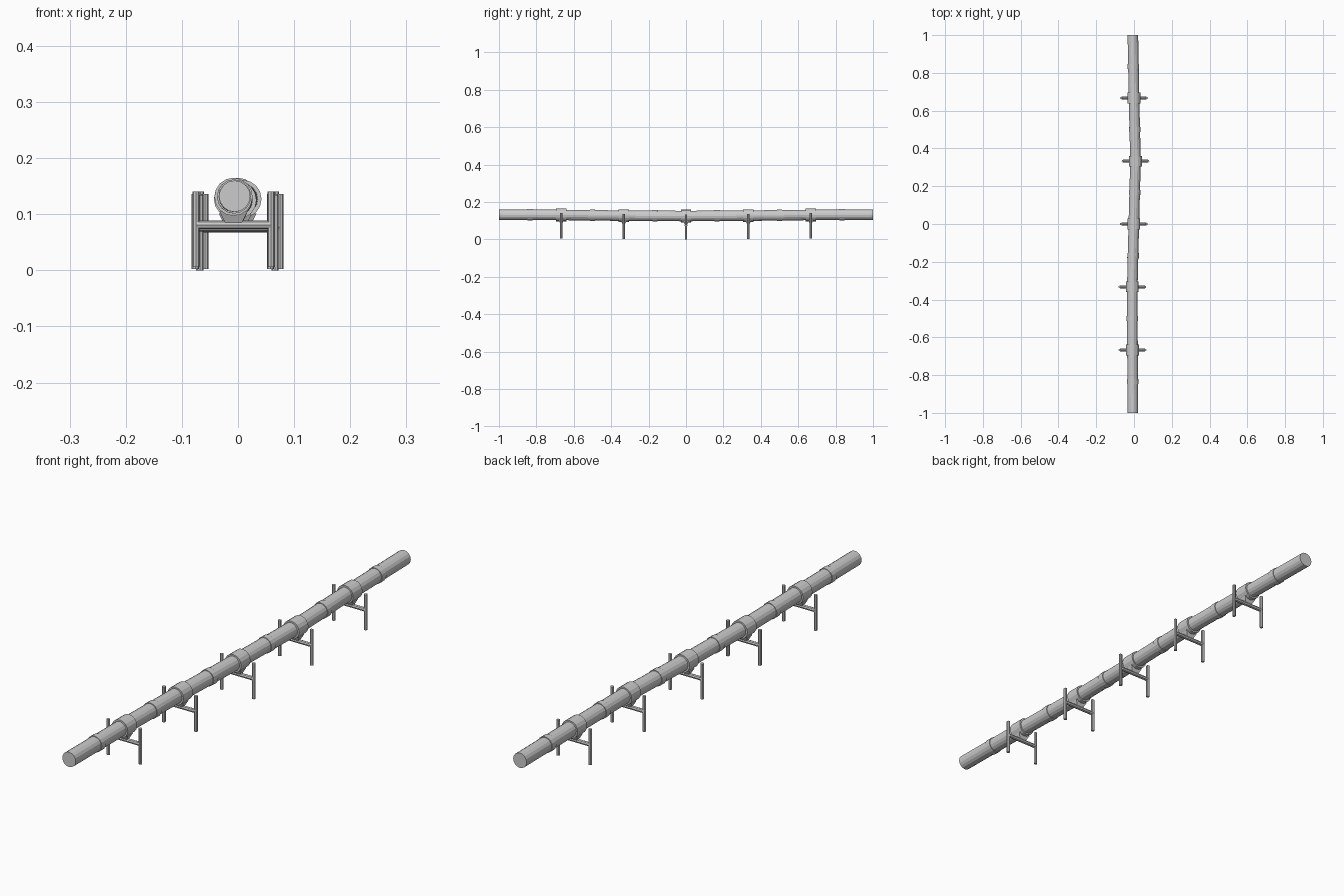
import bpy, bmesh
from mathutils import Vector

if "Cube" in bpy.data.objects:
    bpy.data.objects.remove(bpy.data.objects["Cube"])

SIDES = 16
PIPE_R = 0.028
# sagging, slightly wandering centre line of the pipe
PATH = [Vector(p) for p in [
    (-0.006, -1, 0.132), (-0.008, -0.667, 0.131), (-0.009, -0.333, 0.127),
    (-0.001, 0, 0.125), (0.008, 0.333, 0.127), (0.0, 0.667, 0.131),
    (-0.006, 1, 0.132)]]


def add_object(name, bm):
    bmesh.ops.recalc_face_normals(bm, faces=bm.faces)
    me = bpy.data.meshes.new(name)
    bm.to_mesh(me)
    bm.free()
    ob = bpy.data.objects.new(name, me)
    bpy.context.collection.objects.link(ob)
    return ob


def rod(name, a, b, r, sides):
    bm = bmesh.new()
    d = b - a
    rot = d.to_track_quat('Z', 'Y').to_matrix().to_4x4()
    rot.translation = (a + b) / 2
    bmesh.ops.create_cone(bm, cap_ends=True, segments=sides, radius1=r,
                          radius2=r, depth=d.length, matrix=rot)
    return add_object(name, bm)


def sweep(name, points, r):
    # round section copied along y through the points
    from math import cos, sin, tau
    bm = bmesh.new()
    rings = [[bm.verts.new(p + Vector((r * cos(tau * i / SIDES), 0, r * sin(tau * i / SIDES))))
              for i in range(SIDES)] for p in points]
    for a, b in zip(rings, rings[1:]):
        for i in range(SIDES):
            j = (i + 1) % SIDES
            bm.faces.new((a[i], a[j], b[j], b[i]))
    bm.faces.new(rings[0])
    bm.faces.new(rings[-1])
    return add_object(name, bm)


# main pipe
sweep("pipe", PATH, PIPE_R)

# narrow joint bands halfway along each span
for a, b in zip(PATH, PATH[1:]):
    m, d = (a + b) / 2, (b - a).normalized() * 0.013
    rod("joint_band", m - d, m + d, 0.0305, SIDES)

# supports: collar, saddle, crossbar and two posts
for p in PATH[1:-1]:
    half = Vector((0, 0.028, 0))
    rod("collar", p - half, p + half, 0.034, SIDES)
    bar_z = p.z - 0.05
    x = Vector((1, 0, 0))
    bar = Vector((p.x, p.y, bar_z))
    rod("crossbar", bar - x * 0.066, bar + x * 0.066, 0.0075, 8)

    # saddle block, wider where it meets the collar
    bm = bmesh.new()
    bmesh.ops.create_cube(bm, size=1)
    for v in bm.verts:
        top = v.co.z > 0
        v.co = Vector((p.x + v.co.x * (0.05 if top else 0.03),
                       p.y + v.co.y * (0.03 if top else 0.012),
                       p.z - (0.026 if top else 0.046)))
    add_object("saddle", bm)

    base = p.z - 0.125
    for s in (-1, 1):
        foot = Vector((p.x + s * 0.067, p.y, base))
        rod("post", foot, foot + Vector((0, 0, 0.134)), 0.0065, 8)
